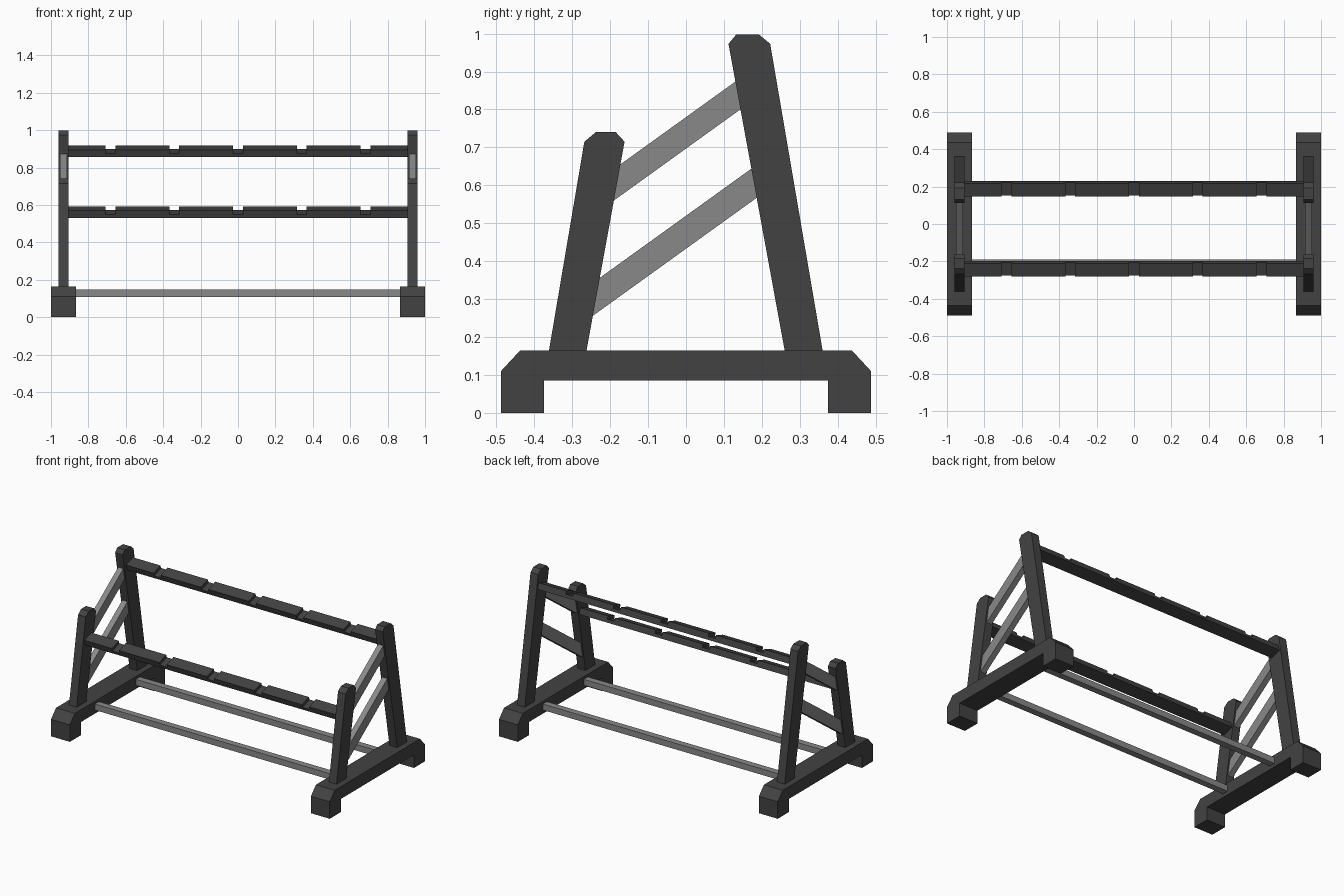
import bpy, bmesh
from mathutils import Vector

if "Cube" in bpy.data.objects:
    bpy.data.objects.remove(bpy.data.objects["Cube"])


def material(name, value):
    m = bpy.data.materials.new(name)
    m.diffuse_color = (value, value, value, 1)
    m.use_nodes = True
    m.node_tree.nodes["Principled BSDF"].inputs["Base Color"].default_value = m.diffuse_color
    return m


DARK = material("dark charcoal", 0.055)
GREY = material("mid grey", 0.25)


def prism(name, points, offset, mat):
    """Extrude a closed planar outline (3D points) by an offset vector."""
    bm = bmesh.new()
    face = bm.faces.new([bm.verts.new(p) for p in points])
    new = bmesh.ops.extrude_face_region(bm, geom=[face])["geom"]
    bmesh.ops.translate(bm, vec=offset,
                        verts=[v for v in new if isinstance(v, bmesh.types.BMVert)])
    bmesh.ops.recalc_face_normals(bm, faces=bm.faces)
    mesh = bpy.data.meshes.new(name)
    bm.to_mesh(mesh)
    bm.free()
    mesh.materials.append(mat)
    obj = bpy.data.objects.new(name, mesh)
    bpy.context.collection.objects.link(obj)
    return obj


def side_pair(name, profile, x0, x1, mat):
    """Side profile (y, z) extruded in x, on both ends of the rack."""
    for side, s in (("left", -1), ("right", 1)):
        prism(f"{side}_{name}", [(s * x0, y, z) for y, z in profile],
              Vector((s * (x1 - x0), 0, 0)), mat)


# Feet: low bridge with chamfered ends
half = [(0.375, 0.085), (0.375, 0), (0.488, 0), (0.488, 0.11), (0.437, 0.165)]
side_pair("foot", half + [(-y, z) for y, z in reversed(half)], 0.865, 1.0, DARK)

# Leaning posts with clipped tops
side_pair("front_post", [(-0.362, 0.16), (-0.263, 0.16), (-0.162, 0.715),
                         (-0.185, 0.74), (-0.238, 0.74), (-0.268, 0.715)],
          0.905, 0.96, DARK)
side_pair("back_post", [(0.261, 0.16), (0.361, 0.16), (0.222, 0.973),
                        (0.193, 0.997), (0.132, 0.997), (0.112, 0.973)],
          0.905, 0.96, DARK)

# Sloping braces between the posts
for name, y0, z0, y1, h in (("upper_brace", -0.215, 0.542, 0.17, 0.083),
                            ("lower_brace", -0.265, 0.242, 0.21, 0.087)):
    z1 = z0 + 0.72 * (y1 - y0)
    side_pair(name, [(y0, z0), (y1, z1), (y1, z1 + h), (y0, z0 + h)],
              0.914, 0.951, GREY)

# Tilted rails, notched along the top
DEPTH = Vector((0, 0.07, 0.023))
DOWN = Vector((0, 0.0125, -0.038))
for name, y, z in (("front_rail", -0.281, 0.569), ("back_rail", 0.146, 0.894)):
    outline = [(-0.908, 1), (-0.908, 0)]
    for c in (-0.682, -0.341, 0, 0.341, 0.682):
        outline += [(c - 0.026, 0), (c - 0.026, 0.5), (c + 0.026, 0.5), (c + 0.026, 0)]
    outline += [(0.908, 0), (0.908, 1)]
    prism(name, [Vector((x, y, z)) + DOWN * d for x, d in outline], DEPTH, DARK)

# Floor-level tie bars between the feet
for name, y in (("front_tie_bar", -0.21), ("back_tie_bar", 0.21)):
    prism(name, [(-0.87, y + a, z) for a, z in
                 ((-0.021, 0.108), (0.021, 0.108), (0.021, 0.147), (-0.021, 0.147))],
          Vector((1.74, 0, 0)), GREY)
